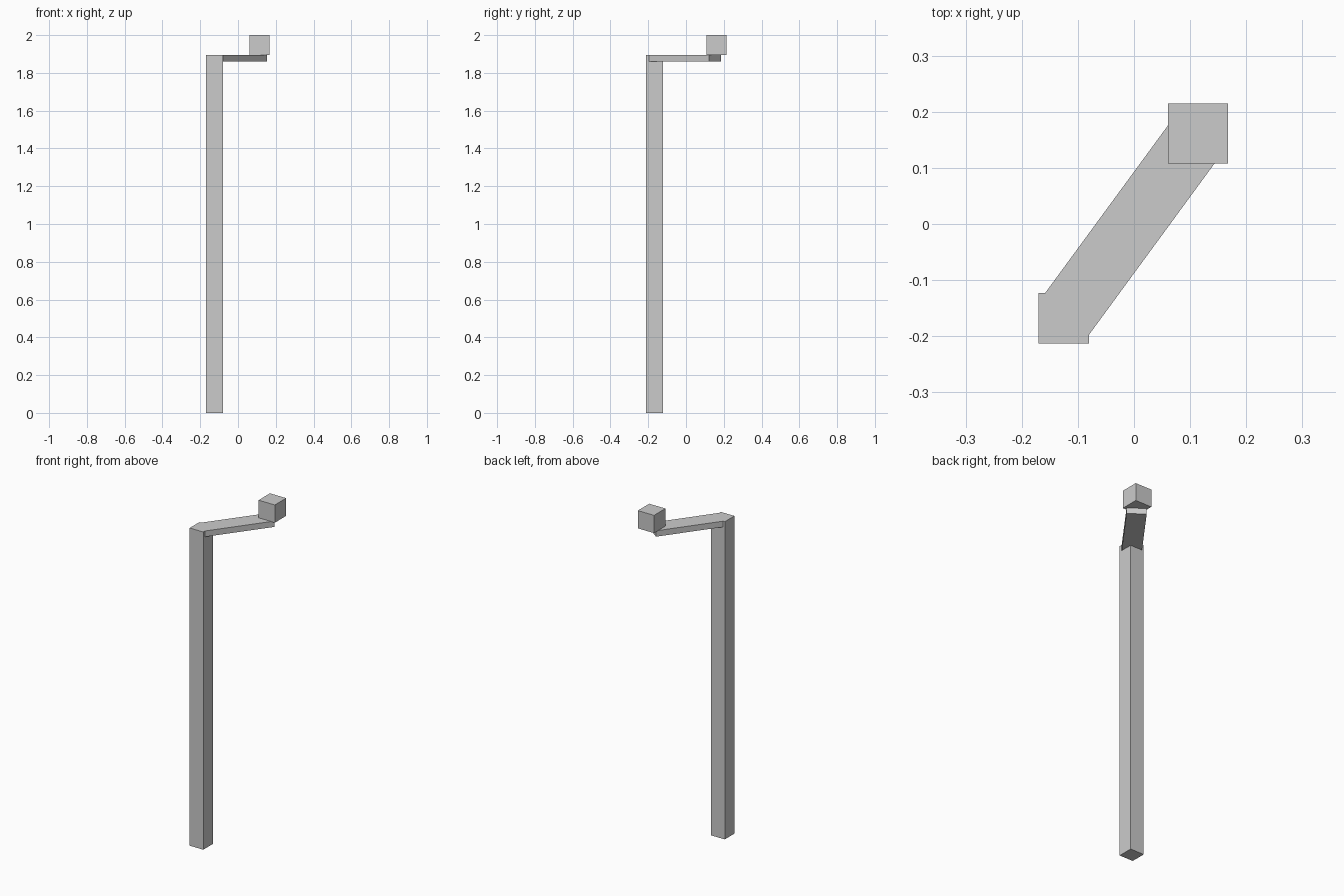
import bpy
from math import atan2
from mathutils import Vector

if "Cube" in bpy.data.objects:
    bpy.data.objects.remove(bpy.data.objects["Cube"])


def box(name, center, size, angle=0.0):
    bpy.ops.mesh.primitive_cube_add(size=1, location=center, rotation=(0, 0, angle))
    ob = bpy.context.object
    ob.name = name
    ob.scale = size
    bpy.ops.object.transform_apply(location=False, rotation=False, scale=True)
    return ob


TOP = 1.895
post_xy = Vector((-0.125, -0.168))
arm_end = Vector((0.111, 0.154))

# Upright post
box("post", (*post_xy, TOP / 2), (0.09, 0.09, TOP))

# Flat diagonal arm from the post centre
span = arm_end - post_xy
mid = (post_xy + arm_end) / 2
box("arm", (*mid, TOP - 0.0175), (span.length, 0.107, 0.035), atan2(span.y, span.x))

# Block sitting on the arm end
box("end_block", (0.114, 0.161, 1.947), (0.107, 0.107, 0.106))
